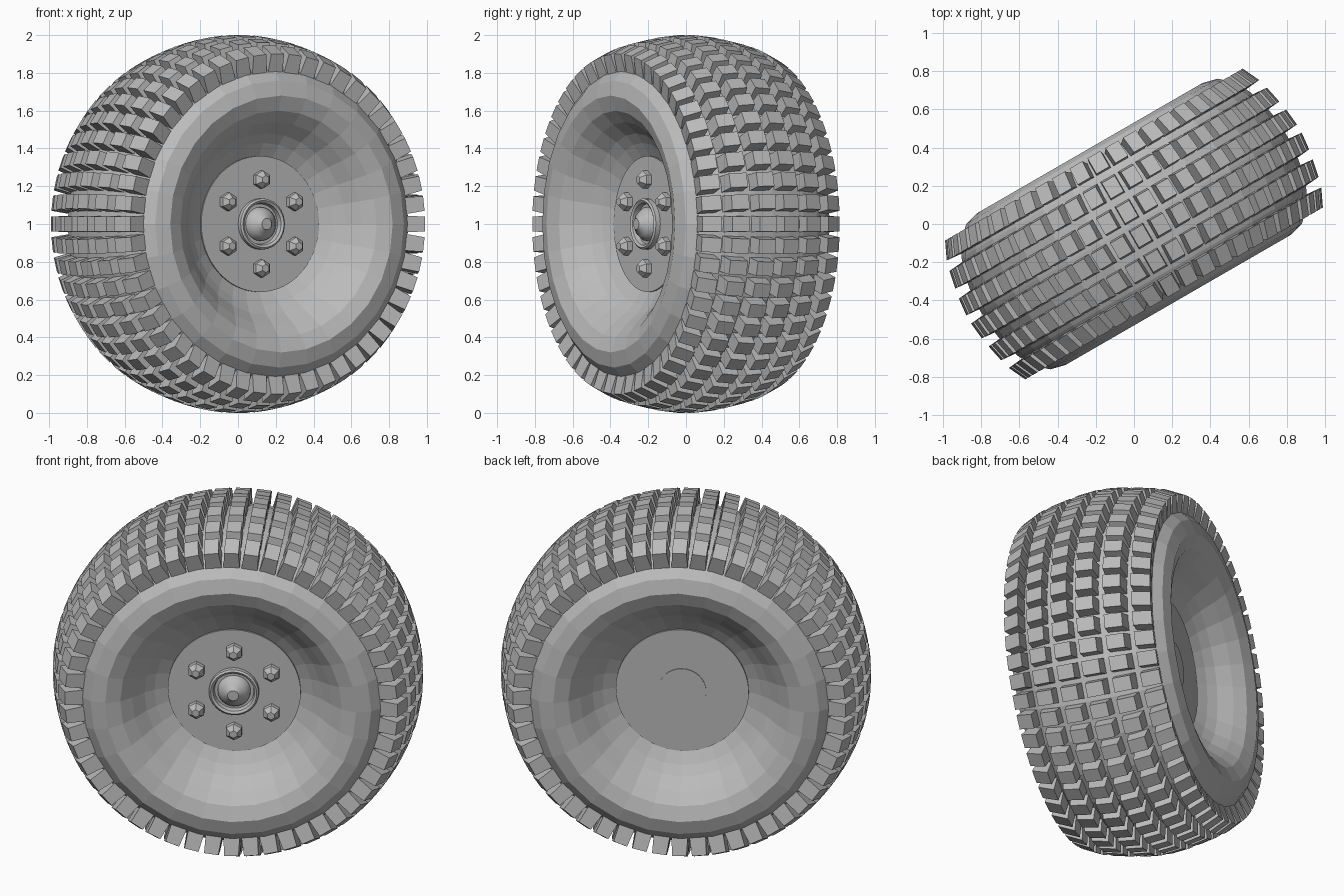
import bpy, bmesh, math
from mathutils import Matrix, Vector

if "Cube" in bpy.data.objects:
    bpy.data.objects.remove(bpy.data.objects["Cube"])

grey = bpy.data.materials.new("mid_grey")
grey.use_nodes = True
grey.diffuse_color = (0.5, 0.5, 0.5, 1)
grey.node_tree.nodes["Principled BSDF"].inputs["Base Color"].default_value = (0.5, 0.5, 0.5, 1)

# The wheel is built with its axle along Y, then turned on the ground
PLACE = Matrix.Translation((0, 0, 1)) @ Matrix.Rotation(math.radians(30), 4, 'Z')


def finish(name, bm, smooth=False):
    bmesh.ops.remove_doubles(bm, verts=bm.verts, dist=1e-5)
    bmesh.ops.recalc_face_normals(bm, faces=bm.faces)
    mesh = bpy.data.meshes.new(name)
    bm.to_mesh(mesh)
    bm.free()
    mesh.materials.append(grey)
    obj = bpy.data.objects.new(name, mesh)
    bpy.context.collection.objects.link(obj)
    obj.matrix_world = PLACE
    if smooth:
        bpy.ops.object.select_all(action='DESELECT')
        obj.select_set(True)
        bpy.context.view_layer.objects.active = obj
        bpy.ops.object.shade_smooth_by_angle(angle=math.radians(35))
    return obj


def lathe(name, profile, segments, smooth=False, closed=False):
    """Spin (radius, y) points around the axle."""
    bm = bmesh.new()
    verts = [bm.verts.new((r, y, 0)) for r, y in profile]
    pairs = list(zip(verts, verts[1:]))
    if closed:
        pairs.append((verts[-1], verts[0]))
    edges = [bm.edges.new(p) for p in pairs]
    bmesh.ops.spin(bm, geom=verts + edges, cent=(0, 0, 0), axis=(0, 1, 0),
                   angle=math.tau, steps=segments, use_duplicate=False)
    return finish(name, bm, smooth)


# Tyre carcass: bulging symmetric section with a dished sidewall
half = [(0.925, 0.0), (0.92, 0.1), (0.905, 0.2), (0.87, 0.3), (0.82, 0.385),
        (0.76, 0.44), (0.68, 0.46), (0.6, 0.43), (0.54, 0.375), (0.48, 0.305)]
section = [(r, -y) for r, y in reversed(half)] + half[1:]
lathe("tyre", section, 28)

# Rim slopes and hub disc, alike on both sides
dish = [(0.49, 0.312), (0.43, 0.265), (0.36, 0.225)]
lathe("front_rim", [(r, -y) for r, y in dish], 28)
lathe("back_rim", dish, 28)
lathe("hub_disc", [(0, -0.235), (0.36, -0.235), (0.36, 0.235), (0, 0.235)], 64, True)


# Tread: tapered lugs in three mirrored rows
def add_lug(bm, angle, corners, width_low, width_high):
    """Corners are (radius, y): two at the base, then two at the top."""
    turn = Matrix.Rotation(angle, 3, 'Y')
    ends = []
    for side in (-1, 1):
        ends.append([bm.verts.new(turn @ Vector((side * w / 2, y, r)))
                     for (r, y), w in zip(corners, (width_low, width_low, width_high, width_high))])
    a, b = ends
    bm.faces.new(a)
    bm.faces.new(b[::-1])
    for i in range(4):
        j = (i + 1) % 4
        bm.faces.new((a[i], b[i], b[j], a[j]))


LUGS = 52
rows = {
    "centre_tread": [(0.89, 0.015), (0.89, 0.13), (0.99, 0.12), (1.0, 0.025)],
    "middle_tread": [(0.87, 0.165), (0.85, 0.28), (0.96, 0.27), (0.98, 0.175)],
    "shoulder_tread": [(0.84, 0.315), (0.80, 0.395), (0.90, 0.42), (0.945, 0.325)],
}
for name, corners in rows.items():
    bm = bmesh.new()
    for mirror in (-1, 1):
        for k in range(LUGS):
            add_lug(bm, math.tau * k / LUGS, [(r, y * mirror) for r, y in corners], 0.088, 0.078)
    finish(name, bm)

# Axle cap: raised ring with a domed centre, and a flat plate behind
lathe("cap_ring", [(0.135, -0.23), (0.135, -0.262), (0.125, -0.27), (0.112, -0.262),
                   (0.105, -0.23)], 32, True)
lathe("cap_dome", [(0.09, -0.23), (0.088, -0.25), (0.065, -0.28), (0.035, -0.297),
                   (0.03, -0.305), (0, -0.305)], 24, True)
lathe("back_plate", [(0.13, 0.23), (0.13, 0.24), (0, 0.24)], 32, True)

# Six hexagonal nuts with chamfered tips
bm = bmesh.new()
for k in range(6):
    angle = math.tau * k / 6
    spot = Vector((math.sin(angle) * 0.235, 0, math.cos(angle) * 0.235))
    for r_low, r_high, y_low, y_high in ((0.048, 0.048, -0.23, -0.265),
                                         (0.048, 0.022, -0.265, -0.295)):
        move = Matrix.Translation(spot + Vector((0, (y_low + y_high) / 2, 0)))
        bmesh.ops.create_cone(bm, cap_ends=True, segments=6, radius1=r_low, radius2=r_high,
                              depth=y_low - y_high,
                              matrix=move @ Matrix.Rotation(math.pi / 2, 4, 'X'))
finish("wheel_nuts", bm)
